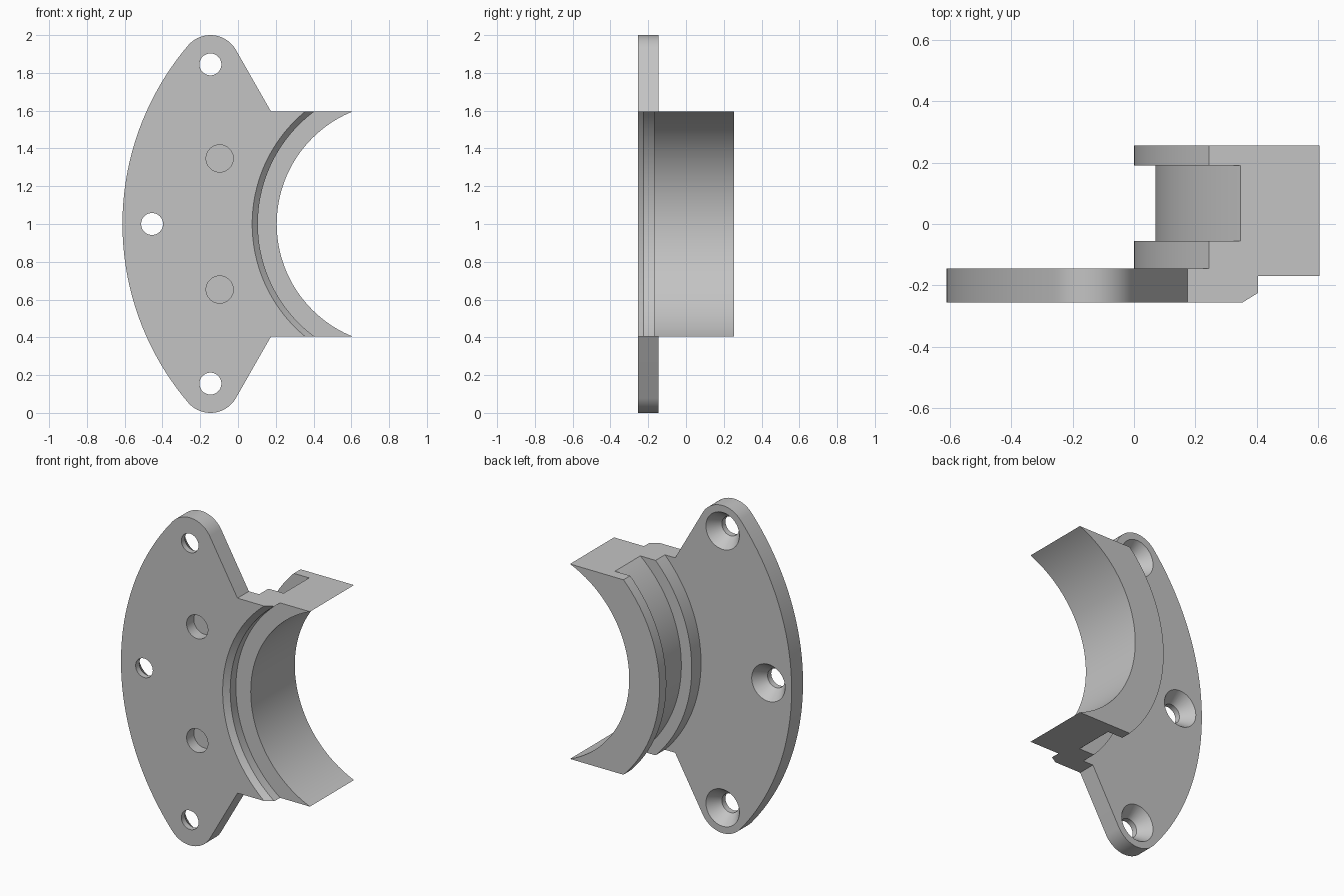
import bpy
import bmesh
from math import sin, cos, asin, acos, atan2, hypot, pi, radians

if "Cube" in bpy.data.objects:
    bpy.data.objects.remove(bpy.data.objects["Cube"], do_unlink=True)

# Main dimensions: the clamp axis runs along y through (AXIS_X, MID_Z)
AXIS_X, MID_Z = 0.8475, 1.0
HALF_H = 0.595
FRONT, PLATE_BACK, BACK = -0.255, -0.145, 0.255
R_FLANGE = 0.8475
STEPS = 64

grey = bpy.data.materials.new("plain grey")
grey.use_nodes = True
colour = (0.55, 0.55, 0.55, 1)
grey.diffuse_color = colour
grey.node_tree.nodes["Principled BSDF"].inputs["Base Color"].default_value = colour


def loft(name, loops):
    """Skin a row of closed loops and cap both ends."""
    bm = bmesh.new()
    rows = [[bm.verts.new(p) for p in loop] for loop in loops]
    n = len(rows[0])
    for a, b in zip(rows, rows[1:]):
        for j in range(n):
            k = (j + 1) % n
            bm.faces.new((a[j], a[k], b[k], b[j]))
    bm.faces.new(rows[0])
    bm.faces.new(rows[-1])
    bmesh.ops.recalc_face_normals(bm, faces=bm.faces)
    mesh = bpy.data.meshes.new(name)
    bm.to_mesh(mesh)
    bm.free()
    mesh.materials.append(grey)
    obj = bpy.data.objects.new(name, mesh)
    bpy.context.collection.objects.link(obj)
    return obj


def arc(cx, cz, r, start, end, steps):
    return [(cx + r * cos(start + (end - start) * i / steps),
             cz + r * sin(start + (end - start) * i / steps))
            for i in range(steps + 1)]


def clamp_arc(r):
    """Arc about the clamp axis, trimmed flat at the top and bottom."""
    a = asin(HALF_H / r)
    return arc(AXIS_X, MID_Z, r, pi + a, pi - a, STEPS)


def cut_hole(target, x, z, profile):
    """Drill a turned shape, given as (radius, y) pairs, out of the target."""
    loops = [[(px, y, pz) for px, pz in arc(x, z, r, 0, 2 * pi, 48)[:-1]]
             for r, y in profile]
    cutter = loft("hole_cutter", loops)
    cutter.hide_render = True
    mod = target.modifiers.new("hole", "BOOLEAN")
    mod.operation = "DIFFERENCE"
    mod.solver = "EXACT"
    mod.object = cutter
    bpy.context.view_layer.objects.active = target
    bpy.ops.object.modifier_apply(modifier=mod.name)
    bpy.data.objects.remove(cutter, do_unlink=True)


# Half clamp ring: stepped, grooved profile swept about the axis
profile = [(0.6425, -0.17), (0.7425, -0.17), (0.7425, -0.225),
           (0.7725, FRONT), (R_FLANGE, FRONT), (R_FLANGE, PLATE_BACK),
           (R_FLANGE, -0.055), (0.7775, -0.055), (0.7775, 0.19),
           (R_FLANGE, 0.19), (R_FLANGE, BACK), (0.6425, BACK)]
tracks = [[(x, y, z) for x, z in clamp_arc(r)] for r, y in profile]
clamp_ring = loft("clamp_ring", list(zip(*tracks)))

# Mounting plate: rounded ears tangent to a large outer arc
EAR_X, EAR_H, EAR_R = -0.146, 0.845, 0.155
SHOULDER_X = 0.175
dx, dz = SHOULDER_X - EAR_X, HALF_H - EAR_H
a_line = atan2(dz, dx) + acos(EAR_R / hypot(dx, dz))
a_outer = atan2(EAR_H, EAR_X - AXIS_X)
r_outer = hypot(EAR_H, EAR_X - AXIS_X) + EAR_R

outline = arc(EAR_X, MID_Z + EAR_H, EAR_R, a_line, a_outer, 24)
outline += arc(AXIS_X, MID_Z, r_outer, a_outer, 2 * pi - a_outer, STEPS)[1:-1]
outline += arc(EAR_X, MID_Z - EAR_H, EAR_R, 2 * pi - a_outer, 2 * pi - a_line, 24)
outline.append((SHOULDER_X, MID_Z - HALF_H))
outline += clamp_arc(R_FLANGE)
outline.append((SHOULDER_X, MID_Z + HALF_H))
plate = loft("mounting_plate",
             [[(x, y, z) for x, z in outline] for y in (FRONT, PLATE_BACK)])

# Screw holes, countersunk from the back
R_HOLE, R_SINK, SINK_DEPTH, OVER = 0.058, 0.113, 0.075, 0.02
countersunk = [(R_HOLE, FRONT - OVER), (R_HOLE, PLATE_BACK - SINK_DEPTH),
               (R_SINK, PLATE_BACK), (R_SINK, PLATE_BACK + OVER)]
for x, z in ((EAR_X, MID_Z + EAR_H), (EAR_X, MID_Z - EAR_H), (-0.455, MID_Z)):
    cut_hole(plate, x, z, countersunk)

# Blind locating holes in the front
for side in (-1, 1):
    cut_hole(plate, -0.097, MID_Z + side * 0.347,
             [(0.072, FRONT - OVER), (0.072, FRONT + 0.07)])

# Smooth the curved walls, keep edges crisp
bpy.ops.object.select_all(action="DESELECT")
for obj in (clamp_ring, plate):
    obj.select_set(True)
bpy.context.view_layer.objects.active = plate
bpy.ops.object.shade_smooth_by_angle(angle=radians(25))
